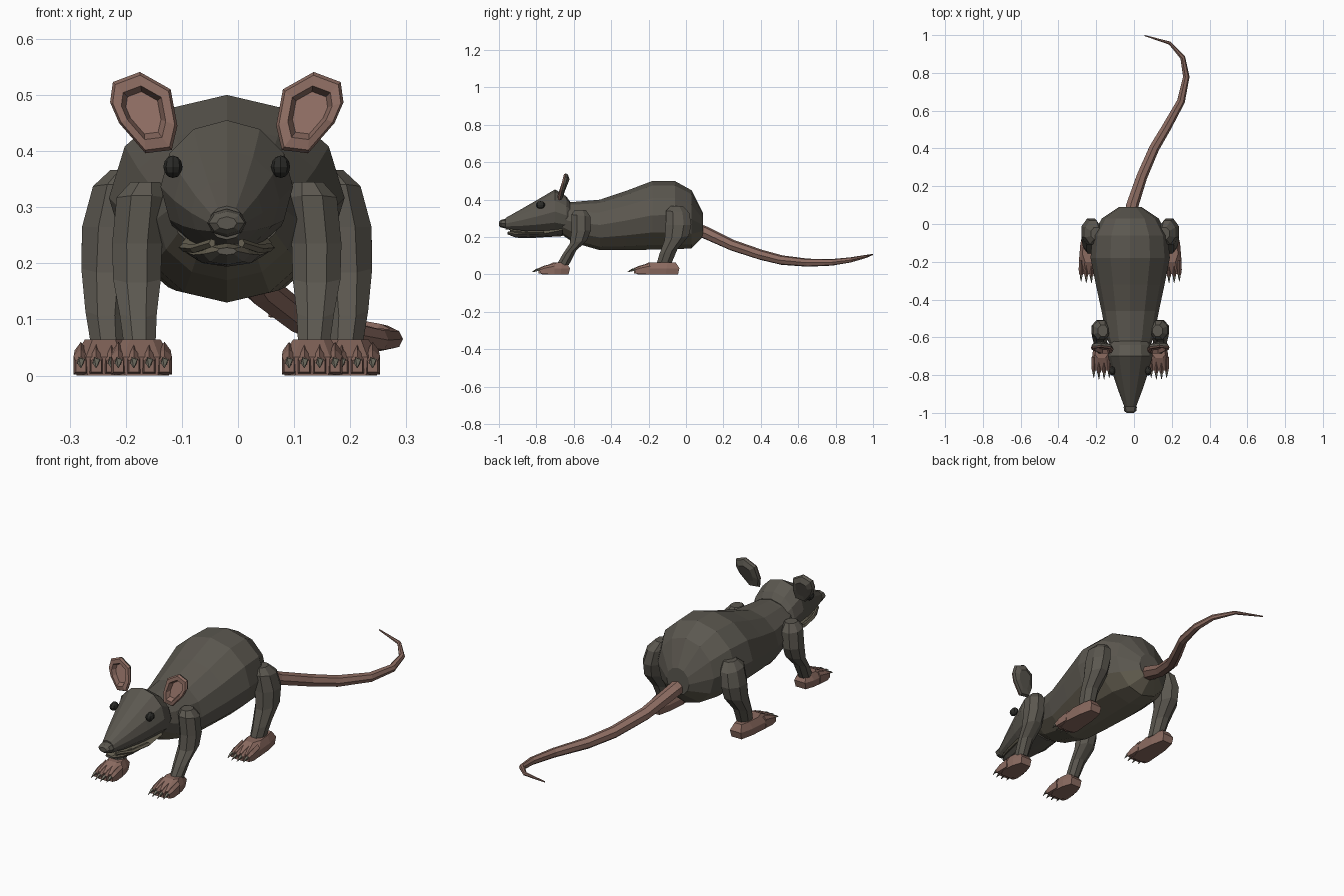
import bpy, bmesh, math
from mathutils import Vector

AX = -0.02  # x position of the symmetry plane


def material(name, col):
    m = bpy.data.materials.new(name)
    m.diffuse_color = (*col, 1)
    return m


FUR = material("dark fur", (0.105, 0.096, 0.079))
BELLY = material("belly fur", (0.135, 0.12, 0.085))
SKIN = material("pink skin", (0.26, 0.147, 0.118))
EYE = material("black eye", (0.025, 0.025, 0.022))
CLAW = material("grey claw", (0.17, 0.16, 0.125))


def loft(name, rings, mats, rule=None):
    """Skin a list of equally long point rings, cap both ends, colour by rule."""
    bm = bmesh.new()
    rows = [[bm.verts.new(p) for p in r] for r in rings]
    n = len(rows[0])
    for a, b in zip(rows, rows[1:]):
        for i in range(n):
            j = (i + 1) % n
            bm.faces.new((a[i], a[j], b[j], b[i]))
    bm.faces.new(rows[0][::-1])
    bm.faces.new(rows[-1])
    bmesh.ops.recalc_face_normals(bm, faces=bm.faces)
    if rule:
        for f in bm.faces:
            f.material_index = rule(f)
    me = bpy.data.meshes.new(name)
    bm.to_mesh(me)
    bm.free()
    for m in mats:
        me.materials.append(m)
    ob = bpy.data.objects.new(name, me)
    bpy.context.collection.objects.link(ob)
    return ob


def upright_ring(y, top, bot, w, n=12):
    """Ellipse facing along y, with a vertex at the top."""
    c, h = (top + bot) / 2, (top - bot) / 2
    return [(AX + w * math.sin(2 * math.pi * i / n), y,
             c + h * math.cos(2 * math.pi * i / n)) for i in range(n)]


def flat_ring(x, y, z, rx, ry, n=8, tilt=0.0):
    """Horizontal ellipse, optionally sloped along y."""
    pts = []
    for i in range(n):
        a = 2 * math.pi * (i + 0.5) / n
        pts.append((x + rx * math.cos(a), y + ry * math.sin(a),
                    z + tilt * math.sin(a)))
    return pts


# Body with a lighter underside
body = [(0.09, 0.33, 0.20, 0.06), (0.03, 0.45, 0.14, 0.15),
        (-0.06, 0.50, 0.135, 0.20), (-0.18, 0.50, 0.133, 0.21),
        (-0.32, 0.447, 0.13, 0.182), (-0.46, 0.40, 0.13, 0.152),
        (-0.60, 0.388, 0.17, 0.125), (-0.66, 0.385, 0.21, 0.10)]
loft("body", [upright_ring(*r) for r in body], [FUR, BELLY],
     lambda f: int(f.normal.z < -0.45))

# Head, snout and nose
head = [(-0.62, 0.39, 0.22, 0.10), (-0.64, 0.418, 0.215, 0.112),
        (-0.70, 0.455, 0.218, 0.118), (-0.79, 0.402, 0.222, 0.094),
        (-0.88, 0.35, 0.23, 0.064), (-0.965, 0.302, 0.242, 0.032)]
loft("head", [upright_ring(*r) for r in head], [FUR])
nose = [(-0.955, 0.295, 0.25, 0.03), (-0.97, 0.297, 0.247, 0.035),
        (-0.99, 0.292, 0.252, 0.032), (-1.0, 0.283, 0.26, 0.018)]
loft("nose", [upright_ring(*r, 8) for r in nose], [FUR])

# Lower jaw with a pale lip
jaw = [(-0.955, 0.228, 0.215, 0.018), (-0.91, 0.236, 0.197, 0.042),
       (-0.84, 0.236, 0.194, 0.06), (-0.75, 0.24, 0.2, 0.075),
       (-0.66, 0.27, 0.205, 0.08)]
loft("lower_jaw", [upright_ring(*r, 8) for r in jaw], [FUR, BELLY],
     lambda f: int(f.normal.z > 0.1))

# Tail swept along a curling path: x, y, z, radius
tail = [(-0.02, 0.04, 0.245, 0.036), (-0.01, 0.10, 0.225, 0.034),
        (0.04, 0.25, 0.155, 0.03), (0.105, 0.40, 0.105, 0.028),
        (0.17, 0.51, 0.077, 0.026), (0.248, 0.65, 0.063, 0.022),
        (0.276, 0.78, 0.065, 0.018), (0.258, 0.88, 0.078, 0.014),
        (0.19, 0.957, 0.095, 0.009), (0.055, 0.998, 0.107, 0.003)]
pts = [Vector(t[:3]) for t in tail]
rings = []
for i, p in enumerate(pts):
    t = (pts[min(i + 1, len(pts) - 1)] - pts[max(i - 1, 0)]).normalized()
    u = t.cross(Vector((0, 0, 1))).normalized()
    v = u.cross(t)
    rings.append([p + tail[i][3] * (u * math.cos(a) + v * math.sin(a))
                  for a in [2 * math.pi * k / 7 for k in range(7)]])
loft("tail", rings, [SKIN])


def foot(name, x, heel, toe):
    """Flared paw with four toes, each ending in a claw."""
    def outline(z, w, back, front):
        return [(x - w * 0.55, back, z), (x + w * 0.55, back, z),
                (x + w * 0.85, back + (front - back) * 0.3, z),
                (x + w, back + (front - back) * 0.72, z),
                (x + w * 0.6, front, z), (x - w * 0.6, front, z),
                (x - w, back + (front - back) * 0.72, z),
                (x - w * 0.85, back + (front - back) * 0.3, z)]
    loft(name, [outline(0, 0.049, heel - 0.008, toe + 0.045),
                outline(0.033, 0.053, heel, toe + 0.04),
                outline(0.064, 0.034, heel - 0.02, toe + 0.105)], [SKIN])
    for k in range(4):
        o = (k - 1.5) / 1.5
        tx, ty = x + o * 0.041, toe + 0.012 * abs(o)
        # toe: narrow wedge sloping forward
        sec = []
        for y, w, top, bot in [(ty + 0.10, 0.011, 0.060, 0.004),
                               (ty + 0.05, 0.013, 0.046, 0.002),
                               (ty + 0.022, 0.009, 0.034, 0.006)]:
            sec.append([(tx - w, y, bot), (tx + w, y, bot), (tx + w, y, top * 0.75),
                        (tx, y, top), (tx - w, y, top * 0.75)])
        loft(f"{name}_toe_{k}", sec, [SKIN])
        # claw: small drooping spike
        loft(f"{name}_claw_{k}",
             [[(tx + r * math.cos(a), y, z + r * math.sin(a))
               for a in (0.5, 2.07, 3.64, 5.21)]
              for y, z, r in [(ty + 0.035, 0.026, 0.009),
                              (ty + 0.012, 0.025, 0.007),
                              (ty - 0.012, 0.014, 0.001)]], [CLAW])


# Leg sections: sideways offset, y, z, radius x, radius y, slope
FRONT = [(0.145, -0.565, 0.345, 0.028, 0.032, 0.0),
         (0.152, -0.562, 0.315, 0.048, 0.055, -0.006),
         (0.160, -0.560, 0.235, 0.048, 0.056, 0.0),
         (0.160, -0.575, 0.175, 0.046, 0.050, 0.01),
         (0.158, -0.625, 0.115, 0.036, 0.040, 0.012),
         (0.155, -0.660, 0.050, 0.030, 0.036, 0.0)]
HIND = [(0.180, -0.050, 0.366, 0.030, 0.035, 0.0),
        (0.195, -0.045, 0.335, 0.047, 0.068, -0.006),
        (0.208, -0.040, 0.265, 0.054, 0.074, 0.0),
        (0.213, -0.050, 0.195, 0.050, 0.070, 0.012),
        (0.215, -0.095, 0.120, 0.040, 0.052, 0.014),
        (0.210, -0.120, 0.050, 0.034, 0.042, 0.0)]
# Right ear outline: sideways offset from the body middle, z
EAR = [(0.155, 0.541), (0.203, 0.523), (0.208, 0.487), (0.192, 0.45),
       (0.145, 0.396), (0.098, 0.402), (0.088, 0.445), (0.10, 0.51)]

for side, s in (("right", 1), ("left", -1)):
    # Legs and feet
    for part, secs, fx, heel, toe in (("front", FRONT, 0.152, -0.62, -0.815),
                                      ("hind", HIND, 0.219, -0.035, -0.305)):
        loft(f"{side}_{part}_leg",
             [flat_ring(AX + s * o, y, z, rx, ry, 8, t)
              for o, y, z, rx, ry, t in secs], [FUR])
        foot(f"{side}_{part}_foot", AX + s * fx, heel, toe)

    # Cupped ear, pink in front and furry behind
    rings = []
    for scale, dy in [(0.55, 0.018), (0.92, 0.010), (1.0, -0.002),
                      (0.92, -0.012), (0.66, -0.014), (0.52, 0.008)]:
        rings.append([(AX + s * (0.149 + (o - 0.149) * scale),
                       -0.672 + 0.22 * (z - 0.40) + dy,
                       0.468 + (z - 0.468) * scale) for o, z in EAR])
    # the first two bands and the rear cap are the furry back
    centre_y = lambda z: -0.672 + 0.22 * (z - 0.40)
    loft(f"{side}_ear", rings, [SKIN, FUR],
         lambda f: int(f.normal.y > 0.25 and
                       f.calc_center_median().y > centre_y(f.calc_center_median().z)))

    # Eye
    bpy.ops.mesh.primitive_uv_sphere_add(segments=8, ring_count=6, radius=1,
                                         location=(AX + s * 0.096, -0.778, 0.372))
    eye = bpy.context.object
    eye.name = f"{side}_eye"
    eye.scale = (0.017, 0.025, 0.02)
    eye.data.materials.append(EYE)

    # Cheek fold beside the mouth
    loft(f"{side}_lip",
         [[(AX + s * (o + w * math.cos(a)), y, z + 0.008 * math.sin(a))
           for a in [2 * math.pi * k / 5 for k in range(5)]]
          for y, o, z, w in [(-0.94, 0.026, 0.236, 0.006), (-0.86, 0.056, 0.226, 0.01),
                             (-0.76, 0.074, 0.228, 0.012)]], [BELLY])
